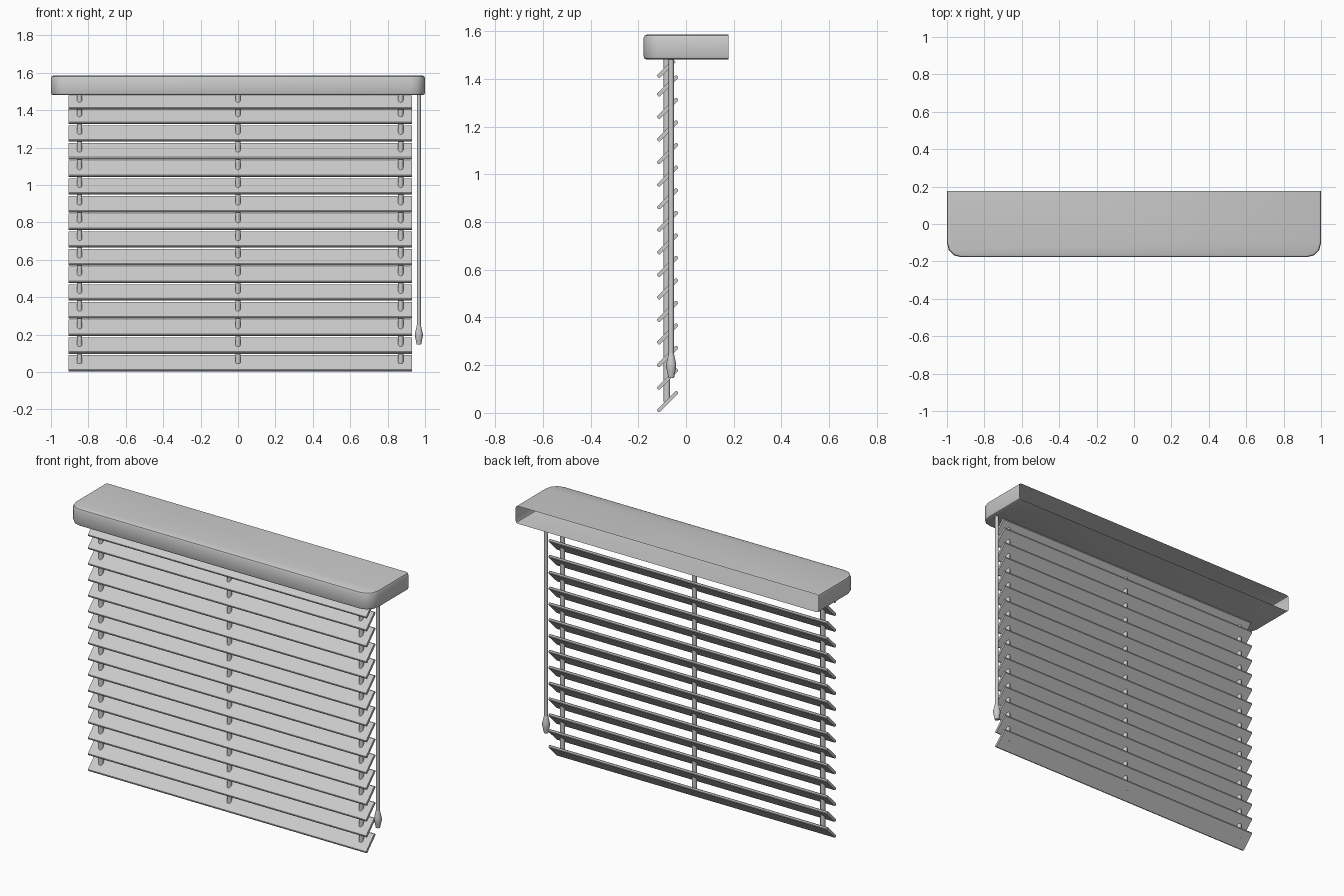
import bpy, bmesh, math
from mathutils import Matrix

cube = bpy.data.objects.get("Cube")
if cube:
    bpy.data.objects.remove(cube)

grey = bpy.data.materials.new("blind grey")
grey.use_nodes = True
colour = (0.6, 0.6, 0.6, 1)
grey.diffuse_color = colour
grey.node_tree.nodes["Principled BSDF"].inputs["Base Color"].default_value = colour


def finish(name, bm, smooth=None):
    mesh = bpy.data.meshes.new(name)
    bm.to_mesh(mesh)
    bm.free()
    mesh.materials.append(grey)
    obj = bpy.data.objects.new(name, mesh)
    bpy.context.collection.objects.link(obj)
    if smooth:
        bpy.ops.object.select_all(action='DESELECT')
        obj.select_set(True)
        bpy.context.view_layer.objects.active = obj
        bpy.ops.object.shade_smooth_by_angle(angle=math.radians(smooth))
    return obj


def box(size, centre):
    bm = bmesh.new()
    bmesh.ops.create_cube(bm, size=1, matrix=Matrix.Translation(centre) @ Matrix.Diagonal((*size, 1)))
    return bm


def turned(name, profile, x, y, sides):
    """Stack of rings (radius, z) with capped ends."""
    bm = bmesh.new()
    rings = []
    for r, z in profile:
        angles = [2 * math.pi * i / sides for i in range(sides)]
        rings.append([bm.verts.new((x + r * math.cos(a), y + r * math.sin(a), z)) for a in angles])
    for low, high in zip(rings, rings[1:]):
        for i in range(sides):
            j = (i + 1) % sides
            bm.faces.new((low[i], low[j], high[j], high[i]))
    bm.faces.new(rings[0][::-1])
    bm.faces.new(rings[-1])
    return finish(name, bm, 40)


# Head rail: shell with rounded front corners and an open back
LOW, HIGH = 1.48, 1.585
bm = box((2, 0.355, HIGH - LOW), (0, 0, (LOW + HIGH) / 2))
corners = [e for e in bm.edges if all(v.co.y < 0 for v in e.verts)
           and abs(e.verts[0].co.z - e.verts[1].co.z) > 0.05]
bmesh.ops.bevel(bm, geom=corners, offset=0.075, segments=3, profile=0.5, affect='EDGES')
back = [f for f in bm.faces if f.normal.y > 0.9]
bmesh.ops.delete(bm, geom=back, context='FACES_ONLY')
rims = [e for e in bm.edges if len(e.link_faces) == 2
        and abs(e.verts[0].co.z - e.verts[1].co.z) < 0.01]
bmesh.ops.bevel(bm, geom=rims, offset=0.014, segments=2, profile=0.5, affect='EDGES')
finish("head_rail", bm, 40)

# Tilted slats, the top one tucked into the rail
heights = [0.047 + 0.0945 * i for i in range(15)] + [1.447]
for i, z in enumerate(heights):
    bm = box((1.836, 0.116, 0.016), (0, 0, 0))
    long_edges = [e for e in bm.edges if abs(e.verts[0].co.x - e.verts[1].co.x) > 1]
    bmesh.ops.bevel(bm, geom=long_edges, offset=0.004, segments=1, affect='EDGES')
    top = i == len(heights) - 1
    if top:
        # trim the hidden part of the top slat at the rail
        bmesh.ops.transform(bm, matrix=Matrix.Diagonal((1, 0.85, 1, 1)), verts=bm.verts)
        bmesh.ops.translate(bm, vec=(0, -0.008, 0), verts=bm.verts)
    place = Matrix.Translation((0.012, -0.077, z)) @ Matrix.Rotation(math.radians(45), 4, 'X')
    bmesh.ops.transform(bm, matrix=place, verts=bm.verts)
    finish(f"slat_{i + 1}", bm)

# Ladder cords
for side, x in (("right", -0.847), ("middle", 0), ("left", 0.87)):
    turned(f"{side}_cord", [(0.014, 0.045), (0.014, LOW + 0.002)], x, -0.08, 12)

# Tilt wand with its knob
turned("wand", [(0.011, 0.23), (0.011, LOW + 0.002)], 0.967, -0.062, 12)
turned("wand_knob", [(0.012, 0.147), (0.016, 0.167), (0.021, 0.19), (0.021, 0.205),
                     (0.015, 0.232), (0.011, 0.25)], 0.967, -0.062, 12)
